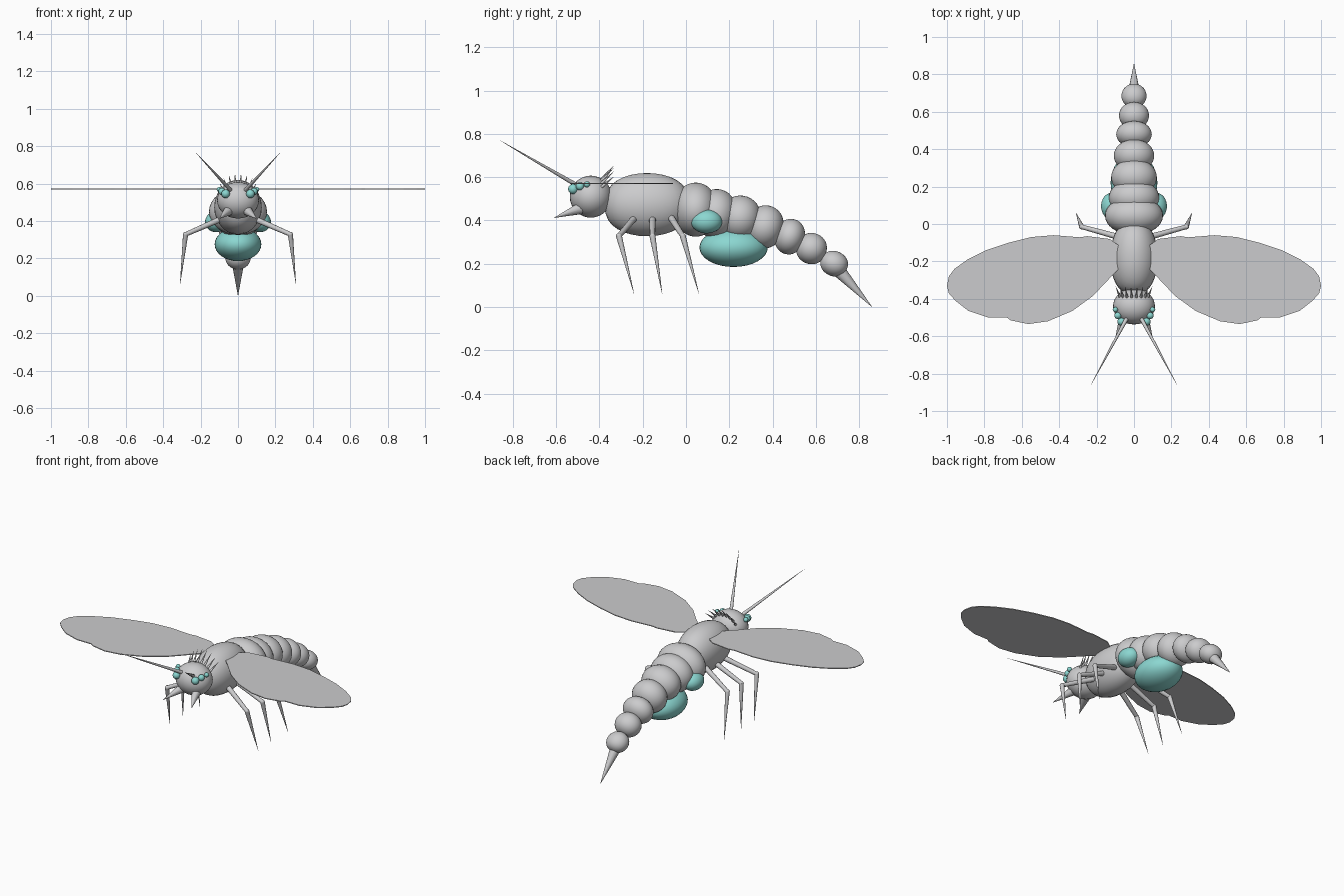
import bpy, bmesh, math
from mathutils import Vector

if "Cube" in bpy.data.objects:
    bpy.data.objects.remove(bpy.data.objects["Cube"])


def material(name, rgb):
    m = bpy.data.materials.new(name)
    m.diffuse_color = (*rgb, 1)
    m.use_nodes = True
    m.node_tree.nodes["Principled BSDF"].inputs["Base Color"].default_value = m.diffuse_color
    return m


GREY = material("shell grey", (0.60, 0.60, 0.61))
TEAL = material("soft teal", (0.26, 0.68, 0.64))


def finish(name, bm, mat, smooth=True):
    bmesh.ops.recalc_face_normals(bm, faces=bm.faces)
    me = bpy.data.meshes.new(name)
    bm.to_mesh(me)
    bm.free()
    me.materials.append(mat)
    for p in me.polygons:
        p.use_smooth = smooth
    ob = bpy.data.objects.new(name, me)
    bpy.context.collection.objects.link(ob)
    return ob


def ball(name, centre, radii, mat=GREY, tilt=0.0, box=1.0, seg=32):
    """Ellipsoid; box below 1 gives squarer shoulders along its length."""
    bm = bmesh.new()
    bmesh.ops.create_uvsphere(bm, u_segments=seg, v_segments=seg // 2, radius=1)
    for v in bm.verts:
        r = math.hypot(v.co.x, v.co.z)
        if r > 1e-5:
            k = r ** box / r
            v.co.x *= k
            v.co.z *= k
        v.co = Vector(a * b for a, b in zip(v.co, radii))
    ob = finish(name, bm, mat)
    ob.location = centre
    ob.rotation_euler = (tilt, 0, 0)
    return ob


def rod(name, a, b, r1, r2=0.0, mat=GREY, sides=12):
    """Tapered rod or spike from a to b."""
    a, b = Vector(a), Vector(b)
    d = b - a
    bm = bmesh.new()
    bmesh.ops.create_cone(bm, cap_ends=True, segments=sides, radius1=r1,
                          radius2=max(r2, 0.0005), depth=d.length)
    ob = finish(name, bm, mat)
    ob.data.set_sharp_from_angle(angle=math.radians(50))
    ob.location = (a + b) / 2
    ob.rotation_euler = d.to_track_quat('Z', 'Y').to_euler()
    return ob


# Head and thorax
ball("head", (0, -0.44, 0.51), (0.112, 0.097, 0.097))
ball("thorax", (0, -0.18, 0.473), (0.127, 0.195, 0.146), box=0.75)

# Abdomen: overlapping segments that shrink and droop toward the tail
# each row: y, z, half width, half height, half length
segments = [(0.045, 0.45, 0.155, 0.125, 0.10), (0.14, 0.43, 0.135, 0.115, 0.095),
            (0.25, 0.41, 0.122, 0.105, 0.095), (0.365, 0.37, 0.108, 0.10, 0.085),
            (0.48, 0.325, 0.095, 0.083, 0.068), (0.58, 0.27, 0.08, 0.072, 0.07),
            (0.685, 0.20, 0.067, 0.058, 0.064)]
for i, (y, z, hw, hh, hl) in enumerate(segments):
    ball(f"abdomen_segment_{i + 1}", (0, y, z), (hw, hl, hh), tilt=-0.07 * i, box=0.88)
rod("stinger", (0, 0.70, 0.175), (0, 0.86, 0.0), 0.033)

# Teal belly sac
ball("belly_sac", (0, 0.22, 0.275), (0.125, 0.158, 0.09), TEAL)

# Wing outline, right side, seen from above
outline = [(0.06, -0.13), (0.13, -0.08), (0.25, -0.065), (0.29, -0.071), (0.43, -0.06),
           (0.55, -0.07), (0.67, -0.10), (0.79, -0.14), (0.89, -0.19), (0.96, -0.24),
           (0.99, -0.28), (1.0, -0.33), (0.99, -0.37), (0.955, -0.41), (0.885, -0.465),
           (0.78, -0.50), (0.68, -0.50), (0.66, -0.515), (0.565, -0.535), (0.46, -0.52),
           (0.33, -0.465), (0.22, -0.385), (0.13, -0.29), (0.06, -0.22)]


def wing(name, s):
    bm = bmesh.new()
    f = bm.faces.new([bm.verts.new((s * x, y, 0.568)) for x, y in outline])
    ext = bmesh.ops.extrude_face_region(bm, geom=[f])
    for v in ext["geom"]:
        if isinstance(v, bmesh.types.BMVert):
            v.co.z += 0.005
    finish(name, bm, GREY, smooth=False)


for side, s in (("right", 1), ("left", -1)):
    wing(f"{side}_wing", s)
    ball(f"{side}_side_sac", (s * 0.118, 0.095, 0.395), (0.058, 0.072, 0.055), TEAL)

    # Eye clusters
    for i, (x, y, z, r) in enumerate([(0.066, -0.522, 0.545, 0.023),
                                      (0.086, -0.49, 0.558, 0.019),
                                      (0.10, -0.458, 0.567, 0.014)]):
        ball(f"{side}_eye_{i + 1}", (s * x, y, z), (r, r, r), TEAL, seg=16)

    # Antennae and mandibles
    rod(f"{side}_antenna", (s * 0.033, -0.495, 0.557), (s * 0.23, -0.86, 0.77), 0.011)
    rod(f"{side}_mandible", (s * 0.05, -0.49, 0.455), (s * 0.10, -0.61, 0.412), 0.027)

    # Legs: thigh, knee, pointed shin
    for i, (hip, knee, foot) in enumerate([(-0.235, -0.31, -0.24), (-0.155, -0.155, -0.11),
                                           (-0.07, -0.015, 0.06)]):
        k = (s * 0.28, knee, 0.328)
        rod(f"{side}_thigh_{i + 1}", (s * 0.08, hip, 0.415), k, 0.016, 0.012)
        ball(f"{side}_knee_{i + 1}", k, (0.014, 0.014, 0.014), seg=12)
        rod(f"{side}_shin_{i + 1}", k, (s * 0.31, foot, 0.06), 0.014)

# Crest of spikes across the back of the head
for i in range(8):
    a = math.radians(-56 + 16 * i)
    sx, cz = math.sin(a), math.cos(a)
    rod(f"crest_spike_{i + 1}", (0.085 * sx, -0.40, 0.505 + 0.075 * cz),
        (0.118 * sx, -0.335, 0.535 + 0.118 * cz), 0.009, sides=8)
